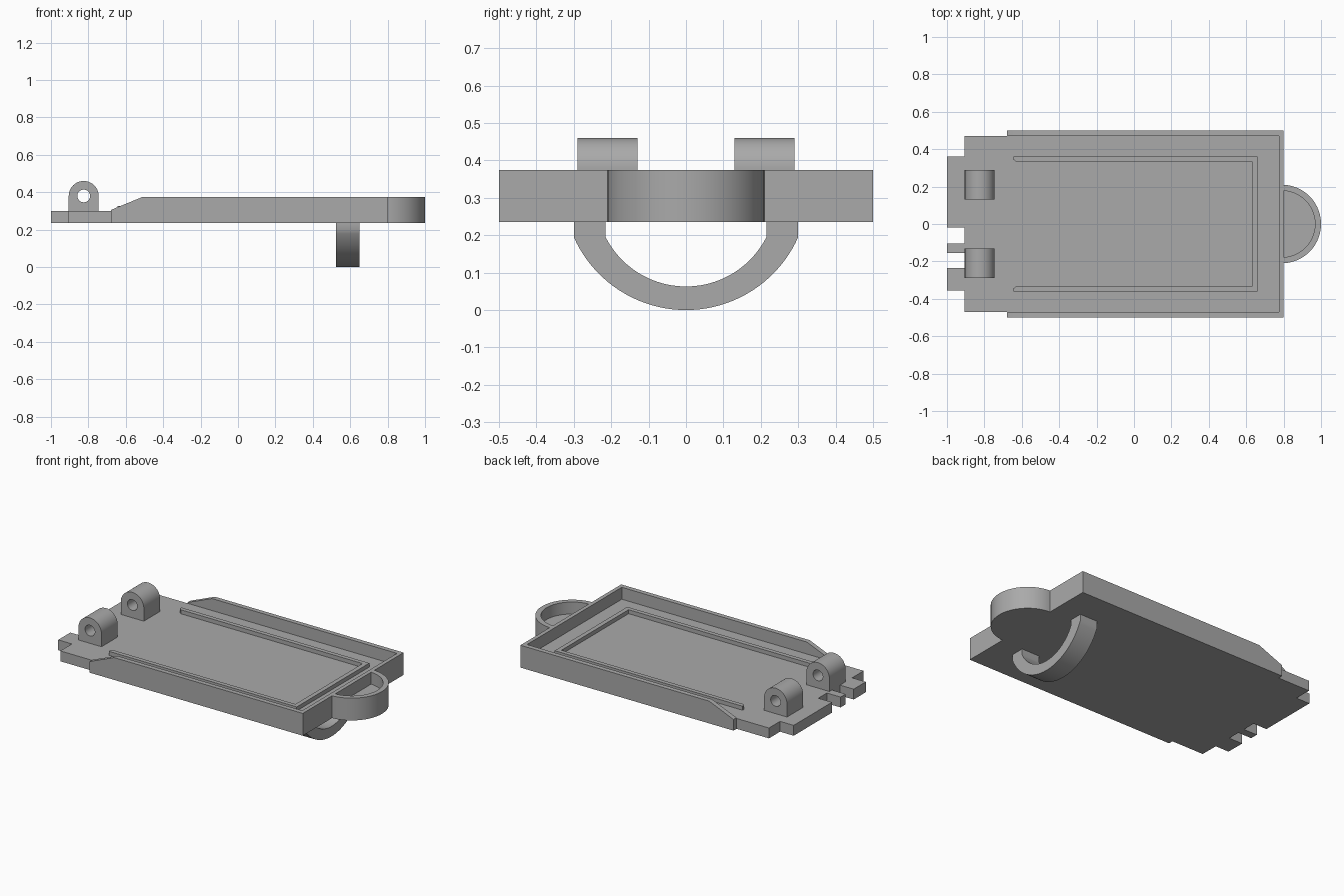
import bpy, bmesh, math
from mathutils import Vector

if "Cube" in bpy.data.objects:
    bpy.data.objects.remove(bpy.data.objects["Cube"])

grey = bpy.data.materials.new("plain_grey")
grey.diffuse_color = (0.40, 0.40, 0.40, 1)
grey.use_nodes = True
grey.node_tree.nodes["Principled BSDF"].inputs["Base Color"].default_value = grey.diffuse_color

BOTTOM, FLOOR, RIM = 0.235, 0.30, 0.375


def prism(name, outline, axis, lo, hi, hole=None):
    """Extrude a 2D outline along an axis; hole has one point per outline point."""
    def place(p, d):
        a, b = p
        return Vector({'x': (d, a, b), 'y': (a, d, b), 'z': (a, b, d)}[axis])
    bm = bmesh.new()
    def ring(pts, d):
        return [bm.verts.new(place(p, d)) for p in pts]
    def strip(r, s):
        n = len(r)
        for i in range(n):
            j = (i + 1) % n
            bm.faces.new((r[i], r[j], s[j], s[i]))
    o0, o1 = ring(outline, lo), ring(outline, hi)
    strip(o0, o1)
    if hole:
        h0, h1 = ring(hole, lo), ring(hole, hi)
        strip(h0, h1)
        strip(o0, h0)
        strip(o1, h1)
    else:
        bm.faces.new(o0)
        bm.faces.new(o1)
    bmesh.ops.recalc_face_normals(bm, faces=bm.faces)
    me = bpy.data.meshes.new(name)
    bm.to_mesh(me)
    bm.free()
    me.materials.append(grey)
    me.shade_smooth()
    me.set_sharp_from_angle(angle=math.radians(30))
    ob = bpy.data.objects.new(name, me)
    bpy.context.collection.objects.link(ob)
    return ob


def arc(cx, cy, r, a0, a1, n=40):
    return [(cx + r * math.cos(a0 + (a1 - a0) * i / n),
             cy + r * math.sin(a0 + (a1 - a0) * i / n)) for i in range(n + 1)]


# Base plate with the notched tab end
L, N = -1.0, -0.905
prism("base_plate", [
    (0.775, -0.47), (0.775, 0.47), (N, 0.47), (N, 0.36), (L, 0.36), (L, -0.02),
    (N, -0.02), (N, -0.105), (L, -0.105), (L, -0.155), (N, -0.155),
    (N, -0.235), (L, -0.235), (L, -0.355), (N, -0.355), (N, -0.47)],
    'z', BOTTOM, FLOOR)

# Side walls with sloped ends, and the end wall
side = [(-0.68, BOTTOM), (0.80, BOTTOM), (0.80, RIM), (-0.51, RIM), (-0.68, 0.305)]
prism("left_wall", side, 'y', 0.47, 0.50)
prism("right_wall", side, 'y', -0.50, -0.47)
prism("end_wall", [(0.775, -0.47), (0.80, -0.47), (0.80, 0.47), (0.775, 0.47)],
      'z', BOTTOM, RIM)

# Raised U-shaped rib on the floor, with clipped tips
prism("floor_rib", [
    (-0.645, -0.36), (0.66, -0.36), (0.66, 0.36), (-0.645, 0.36), (-0.645, 0.345),
    (-0.63, 0.333), (0.632, 0.333), (0.632, -0.333), (-0.63, -0.333), (-0.645, -0.345)],
    'z', FLOOR, FLOOR + 0.025)

# Half-round cup on the end
a_out, a_in = math.acos(0.01 / 0.21), math.acos(0.01 / 0.178)
outer = arc(0.79, 0, 0.21, -a_out, a_out)
inner = arc(0.79, 0, 0.178, a_in, -a_in)
prism("cup_floor", outer, 'z', BOTTOM, FLOOR)
prism("cup_wall", outer + inner, 'z', FLOOR, RIM)

# Curved handle under the plate
def bow(half, z_low, z_side=0.195):
    d = z_side - z_low
    r = (half * half + d * d) / (2 * d)
    a = math.asin(half / r)
    return arc(0, z_low + r, r, -math.pi / 2 - a, -math.pi / 2 + a)

prism("handle", [(-0.30, BOTTOM)] + bow(0.30, 0.0) + [(0.30, BOTTOM), (0.215, BOTTOM)]
      + bow(0.215, 0.063)[::-1] + [(-0.215, BOTTOM)], 'x', 0.525, 0.65)

# Hinge lugs: round top, square foot, round hole
cx, cz, r, hole_r = -0.825, 0.38, 0.08, 0.034
lug, bore = [], []
for i in range(48):
    c, s = math.cos(math.tau * i / 48), math.sin(math.tau * i / 48)
    k = r if s >= 0 else r / max(abs(c), abs(s))
    lug.append((cx + k * c, cz + k * s))
    bore.append((cx + hole_r * c, cz + hole_r * s))
for name, lo in (("left_lug", 0.13), ("right_lug", -0.29)):
    prism(name, lug, 'y', lo, lo + 0.16, bore)
